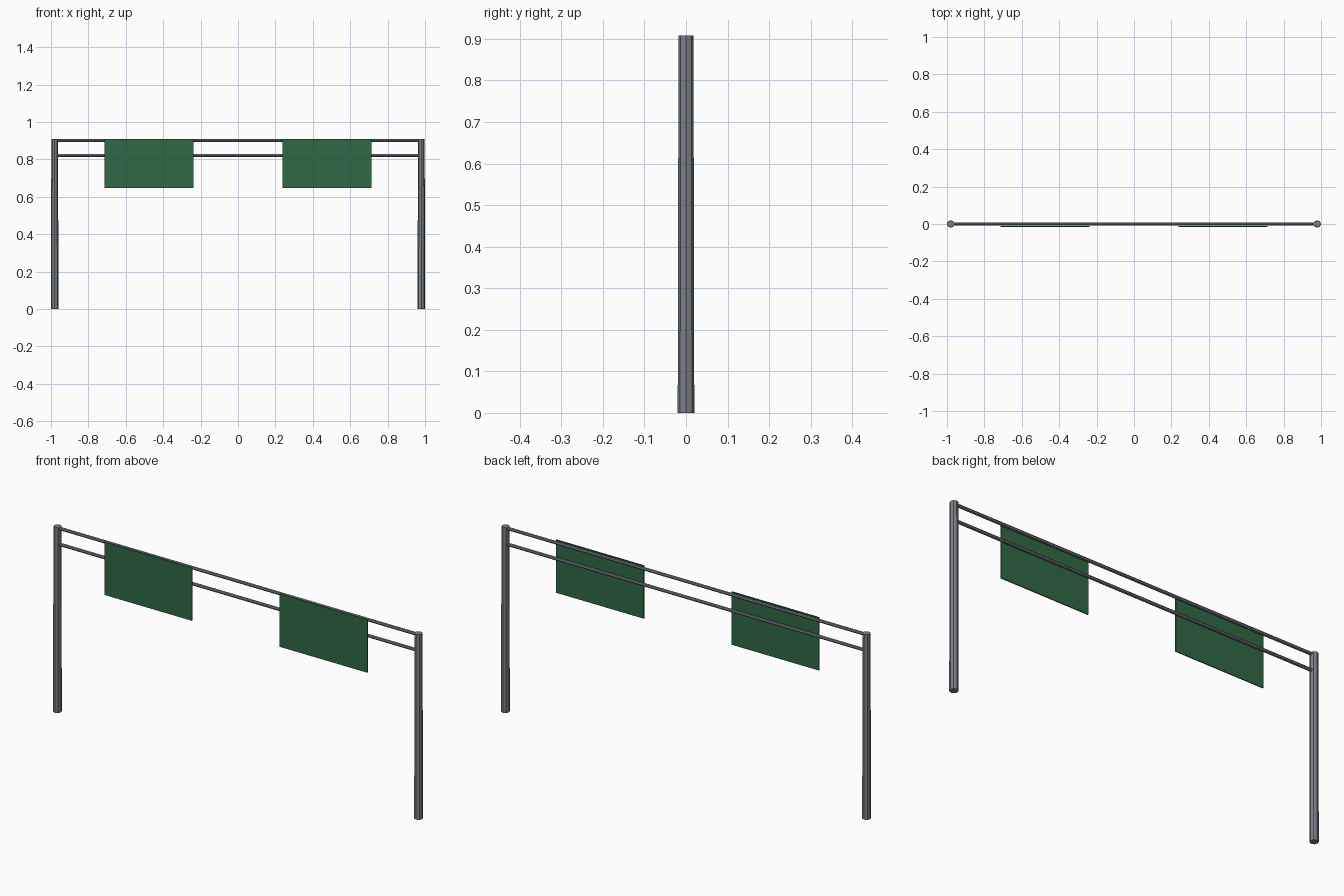
import bpy
from math import pi

cube = bpy.data.objects.get("Cube")
if cube:
    bpy.data.objects.remove(cube, do_unlink=True)

HEIGHT = 0.908
POST_X = 0.98


def material(name, color):
    m = bpy.data.materials.new(name)
    m.diffuse_color = color
    m.use_nodes = True
    m.node_tree.nodes["Principled BSDF"].inputs["Base Color"].default_value = color
    return m


steel = material("grey steel", (0.2, 0.22, 0.245, 1))
green = material("sign green", (0.03, 0.14, 0.06, 1))


def finish(name, mat):
    obj = bpy.context.object
    obj.name = name
    obj.data.materials.append(mat)
    return obj


# Tapered octagonal posts
for side, s in (("left", 1), ("right", -1)):
    bpy.ops.mesh.primitive_cone_add(vertices=8, radius1=0.02, radius2=0.018,
                                    depth=HEIGHT, location=(s * POST_X, 0, HEIGHT / 2))
    finish(side + "_post", steel)

# Horizontal rails between the posts
for name, z in (("upper_rail", 0.9), ("lower_rail", 0.822)):
    bpy.ops.mesh.primitive_cylinder_add(vertices=8, radius=0.008, depth=2 * POST_X,
                                        location=(0, 0, z), rotation=(0, pi / 2, 0))
    finish(name, steel)

# Thin sign panels on the front of the rails
for side, s in (("left", 1), ("right", -1)):
    bpy.ops.mesh.primitive_cube_add(size=1, location=(s * 0.476, -0.014, 0.778))
    panel = finish(side + "_sign_panel", green)
    panel.scale = (0.476, 0.005, 0.26)
